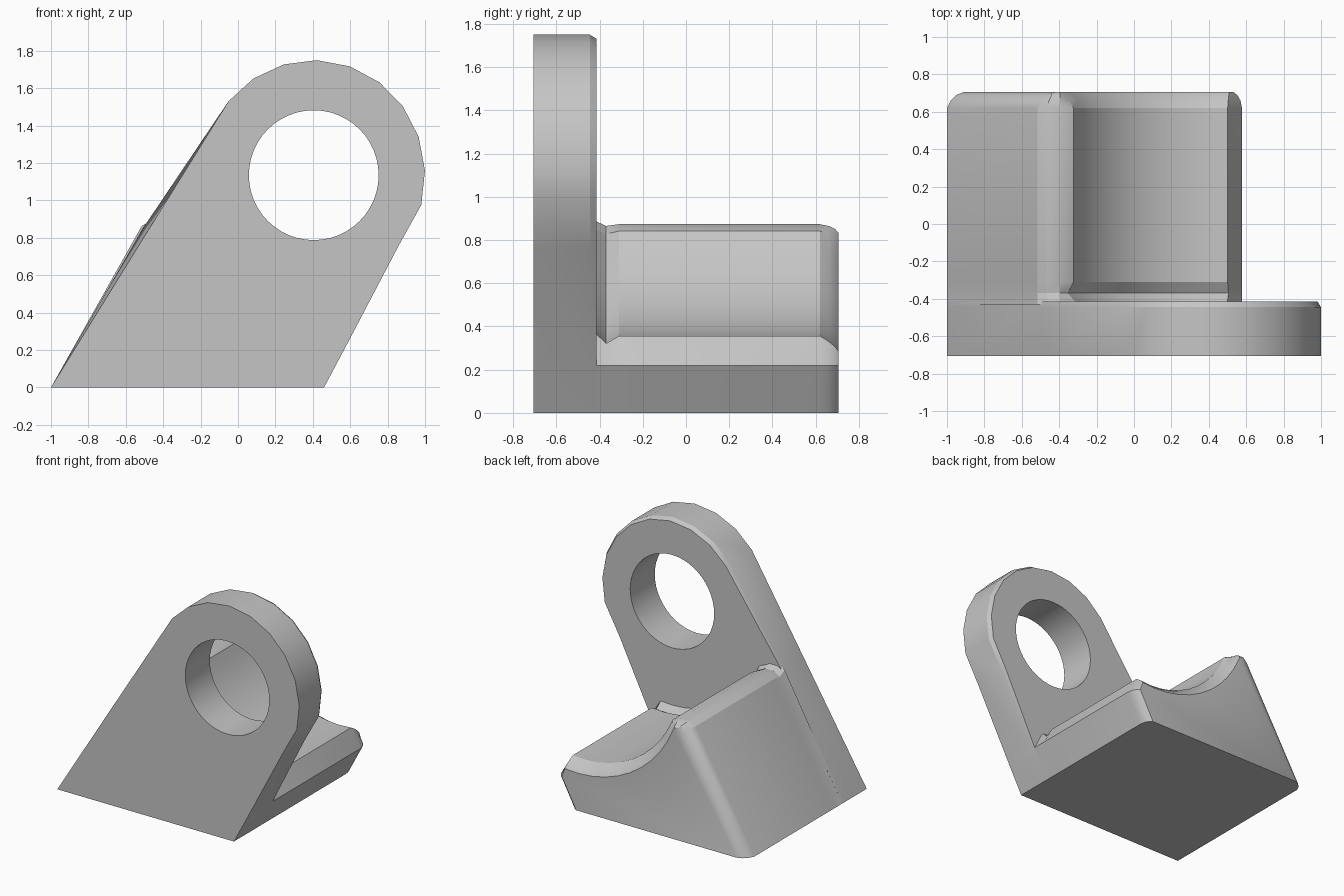
import bpy, bmesh
from math import cos, sin, radians, pi

cube = bpy.data.objects.get("Cube")
if cube:
    bpy.data.objects.remove(cube, do_unlink=True)

grey = bpy.data.materials.new("plain grey")
grey.use_nodes = True
colour = (0.56, 0.56, 0.56, 1)
grey.diffuse_color = colour
grey.node_tree.nodes["Principled BSDF"].inputs["Base Color"].default_value = colour

CX, CZ = 0.405, 1.135   # shared axis of the eye and the cradle


def loft(name, sections):
    """Skin a list of (y, [(x, z), ...]) sections and cap both ends."""
    bm = bmesh.new()
    rings = [[bm.verts.new((x, y, z)) for x, z in pts] for y, pts in sections]
    n = len(rings[0])
    for a, b in zip(rings, rings[1:]):
        for i in range(n):
            j = (i + 1) % n
            bm.faces.new((a[i], a[j], b[j], b[i]))
    bm.faces.new(rings[0])
    bm.faces.new(rings[-1])
    bmesh.ops.recalc_face_normals(bm, faces=bm.faces)
    mesh = bpy.data.meshes.new(name)
    bm.to_mesh(mesh)
    bm.free()
    ob = bpy.data.objects.new(name, mesh)
    bpy.context.collection.objects.link(ob)
    mesh.materials.append(grey)
    return ob


def arc(rx, rz, start, end, steps):
    angles = [radians(start + (end - start) * i / steps) for i in range(steps + 1)]
    return [(CX + rx * cos(a), CZ + rz * sin(a)) for a in angles]


def select_only(ob):
    bpy.ops.object.select_all(action='DESELECT')
    ob.select_set(True)
    bpy.context.view_layer.objects.active = ob


# Upright plate: straight flanks, rounded head, softened back edge
def plate_outline(bulge, inset):
    head = arc(0.595 - inset, 0.615 - inset, 140, -15, 9)
    return ([(-1, 0), (-0.474 - bulge, 0.85)] + head +
            [(0.86 - inset, 0.76), (0.577, 0.22), (0.46, 0)])


plate = loft("eye_plate", [(-0.705, plate_outline(0, 0)),
                           (-0.445, plate_outline(0.035, 0)),
                           (-0.415, plate_outline(0.035, 0.018))])

# Round eye through the plate
bpy.ops.mesh.primitive_cylinder_add(vertices=48, radius=0.347, depth=1,
                                    location=(CX, -0.56, CZ), rotation=(pi / 2, 0, 0))
cutter = bpy.context.object
cutter.name = "eye_cutter"
cutter.hide_render = True
cutter.data.materials.append(grey)
cut = plate.modifiers.new("eye", 'BOOLEAN')
cut.operation = 'DIFFERENCE'
cut.solver = 'EXACT'
cut.object = cutter
select_only(plate)
bpy.ops.object.modifier_apply(modifier=cut.name)
bpy.data.objects.remove(cutter, do_unlink=True)


# Base block: sloped left flank, ridge, hollow cradle and low right lip
def block_outline(left, right, radius, drop):
    ridge = 0.873 - drop
    return ([(-1 + left, 0), (-0.515 + left * 0.9, ridge - 0.03),
             (-0.465 + left * 0.5, ridge), (-0.395, ridge)] +
            arc(radius, radius, 202, 277, 10) +
            [(0.577 - right, 0.22), (0.46 - right, 0)])


block = loft("cradle_block", [
    (-0.43, block_outline(0, 0, 0.76, -0.02)),
    (-0.37, block_outline(0, 0, 0.82, 0.008)),
    (-0.31, block_outline(0, 0, 0.785, 0)),
    (0.62, block_outline(0, 0, 0.785, 0)),
    (0.66, block_outline(0.02, 0.008, 0.81, 0.008)),
    (0.69, block_outline(0.05, 0.025, 0.835, 0.022)),
    (0.705, block_outline(0.09, 0.045, 0.855, 0.04)),
])

for ob in (plate, block):
    select_only(ob)
    bpy.ops.object.shade_smooth_by_angle(angle=radians(25))
